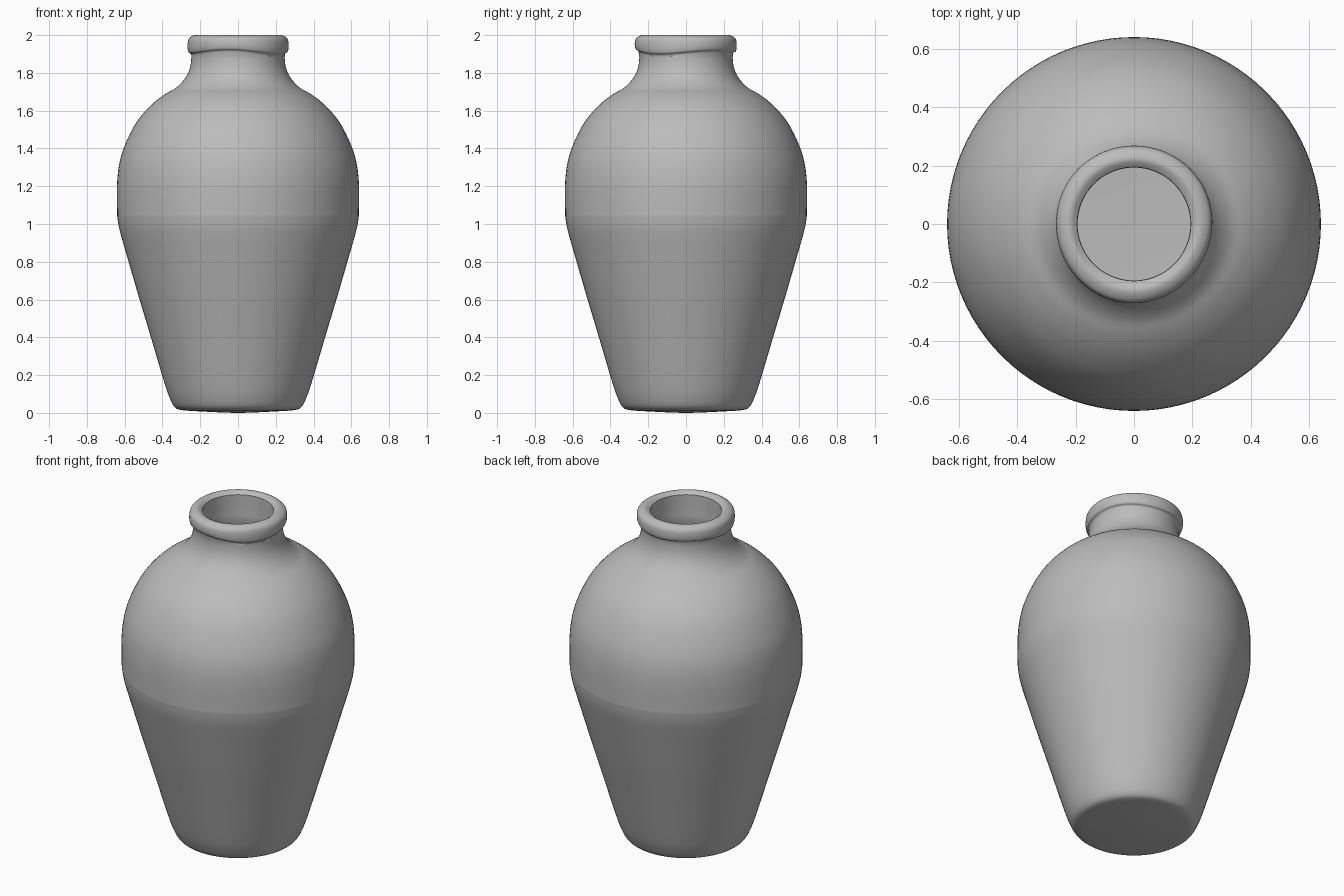
import bpy, bmesh, math

cube = bpy.data.objects.get("Cube")
if cube:
    bpy.data.objects.remove(cube)

SEGMENTS = 96

clay = bpy.data.materials.new("grey clay")
clay.use_nodes = True
clay.diffuse_color = (0.5, 0.5, 0.5, 1)
bsdf = clay.node_tree.nodes["Principled BSDF"]
bsdf.inputs["Base Color"].default_value = clay.diffuse_color
bsdf.inputs["Roughness"].default_value = 0.7


def smooth_curve(points, steps=4):
    """Catmull-Rom curve through the profile points."""
    result = []
    for i in range(len(points) - 1):
        a, b = points[max(i - 1, 0)], points[i]
        c, d = points[i + 1], points[min(i + 2, len(points) - 1)]
        for k in range(steps):
            t = k / steps
            result.append(tuple(
                0.5 * (2 * q + (r - p) * t + (2 * p - 5 * q + 4 * r - s) * t * t
                       + (3 * q - p - 3 * r + s) * t ** 3)
                for p, q, r, s in zip(a, b, c, d)))
    return result + [points[-1]]


def lathe(name, profile, wobble=None):
    """Revolve (radius, height) pairs; radius 0 closes the surface to a point."""
    bm = bmesh.new()
    rings = []
    for r, z in profile:
        if r < 0.001:
            rings.append([bm.verts.new((0, 0, z))] * SEGMENTS)
            continue
        ring = []
        for i in range(SEGMENTS):
            a = math.tau * i / SEGMENTS
            dr, dz = wobble(a, r, z) if wobble else (0, 0)
            ring.append(bm.verts.new(((r + dr) * math.cos(a), (r + dr) * math.sin(a), z + dz)))
        rings.append(ring)
    for low, high in zip(rings, rings[1:]):
        for i in range(SEGMENTS):
            j = (i + 1) % SEGMENTS
            corners = list(dict.fromkeys((low[i], low[j], high[j], high[i])))
            bm.faces.new(corners)
    mesh = bpy.data.meshes.new(name)
    bm.to_mesh(mesh)
    bm.free()
    mesh.materials.append(clay)
    obj = bpy.data.objects.new(name, mesh)
    bpy.context.collection.objects.link(obj)
    bpy.ops.object.select_all(action='DESELECT')
    obj.select_set(True)
    bpy.context.view_layer.objects.active = obj
    bpy.ops.object.shade_smooth_by_angle(angle=math.radians(40))
    return obj


def hand_made_lip(a, r, z):
    """Slightly uneven underside and outline of the rolled lip."""
    if r < 0.21 or z < 1.89:
        return 0, 0
    uneven = 0.5 * math.sin(3 * a + 0.4) + 0.5 * math.sin(2 * a - 0.8)
    under = min(1, max(0, (1.99 - z) / 0.07))
    return 0.003 * uneven, 0.012 * uneven * under


# Body: slightly domed foot, tapered belly, straight band, round shoulder
foot = [(0, 0), (0.08, 0.002), (0.22, 0.009), (0.30, 0.015), (0.335, 0.03), (0.36, 0.075), (0.39, 0.16)]
belly = [(0.47, 0.43), (0.53, 0.63), (0.585, 0.82), (0.625, 0.96), (0.638, 1.03)]
band = [(0.64, 1.07), (0.64, 1.22)]
shoulder = [(0.624, 1.34), (0.585, 1.45), (0.53, 1.55), (0.46, 1.63), (0.39, 1.685), (0.33, 1.72)]
neck = [(0.285, 1.765), (0.258, 1.815), (0.248, 1.865), (0.25, 1.905)]
lip = [(0.264, 1.916), (0.269, 1.945), (0.264, 1.978), (0.245, 1.995), (0.22, 2.0), (0.195, 1.985)]
outside = smooth_curve(foot + belly + band + shoulder + neck + lip)

# Hollow: straight throat opening into the cavity, flat inner floor
throat = [(0.195, 1.985), (0.195, 1.90), (0.197, 1.82), (0.235, 1.73)]
cavity = [(0.41, 1.60), (0.53, 1.45), (0.58, 1.25), (0.58, 1.05), (0.47, 0.62), (0.34, 0.18), (0.29, 0.08)]
inside = smooth_curve(throat + cavity) + [(0, 0.07)]

lathe("vase", outside + inside[1:], hand_made_lip)
